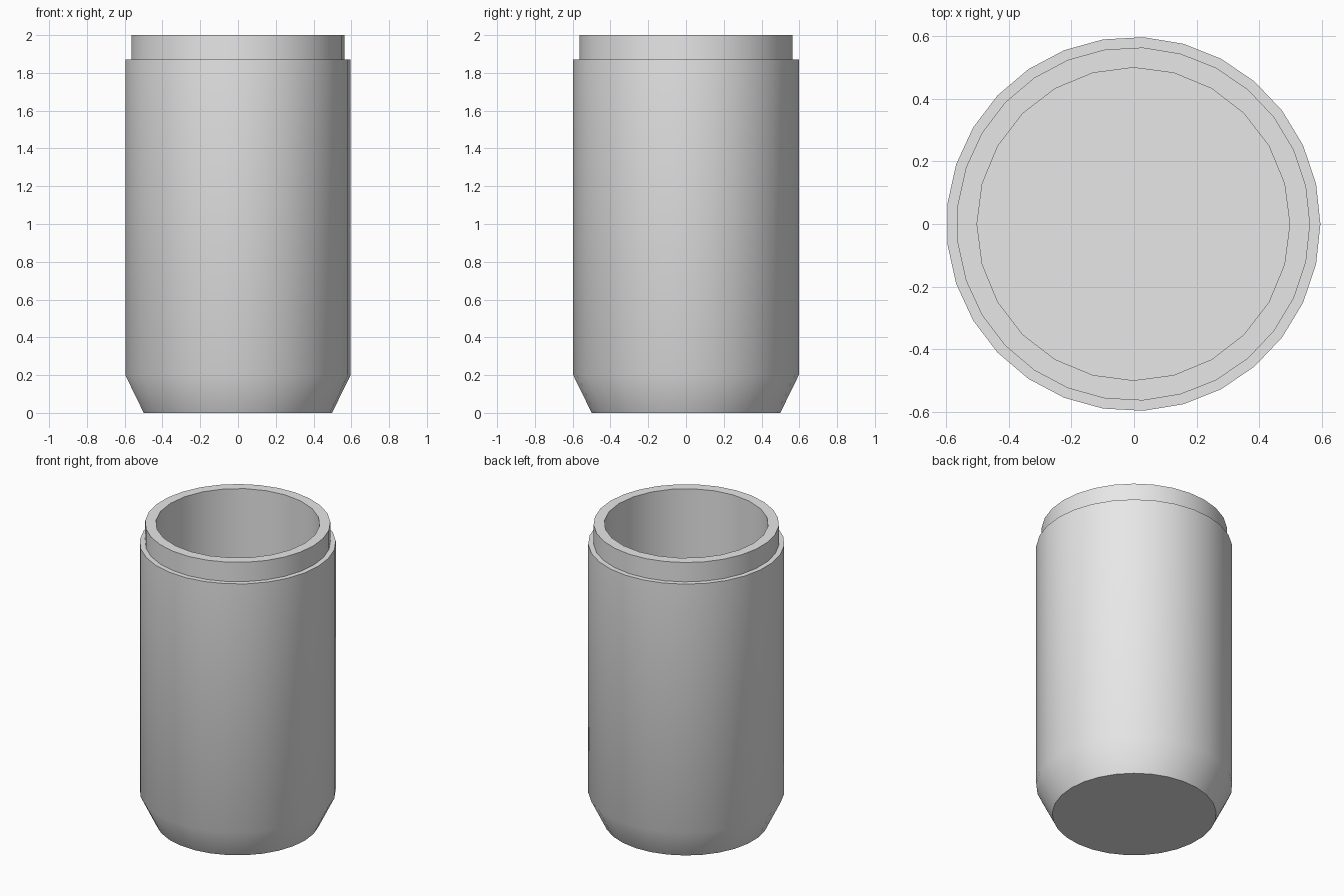
import bpy
import bmesh
from math import cos, sin, tau, radians

OUTER_SIDES = 29
BORE_SIDES = 24
CENTRE_X = -0.002

cube = bpy.data.objects.get("Cube")
if cube:
    bpy.data.objects.remove(cube, do_unlink=True)

grey = bpy.data.materials.new("plain grey")
grey.use_nodes = True
grey.diffuse_color = (0.8, 0.8, 0.8, 1)
grey.node_tree.nodes["Principled BSDF"].inputs["Base Color"].default_value = (0.8, 0.8, 0.8, 1)


def ring(bm, radius, z, sides):
    return [bm.verts.new((CENTRE_X + radius * cos(tau * i / sides),
                          radius * sin(tau * i / sides), z)) for i in range(sides)]


def lathe(bm, profile, sides):
    """Stack rings along a profile of (radius, height) and join them."""
    rings = [ring(bm, r, z, sides) for r, z in profile]
    for low, high in zip(rings, rings[1:]):
        for i in range(sides):
            j = (i + 1) % sides
            bm.faces.new((low[i], low[j], high[j], high[i]))
    return rings


bm = bmesh.new()

# Outer shell: flat base, tapered foot, straight wall, stepped neck
shell = lathe(bm, [(0.5, 0), (0.598, 0.2), (0.598, 1.87), (0.565, 1.87), (0.565, 2)], OUTER_SIDES)
bm.faces.new(shell[0][::-1])

# Inner bore with a flat floor
bore = lathe(bm, [(0.5, 0.1), (0.5, 2)], BORE_SIDES)
bm.faces.new(bore[0])

# Flat rim joining the neck to the bore
rim_edges = [bm.edges.get((loop[i - 1], loop[i]))
             for loop in (shell[-1], bore[-1]) for i in range(len(loop))]
bmesh.ops.triangle_fill(bm, edges=rim_edges, use_beauty=True, normal=(0, 0, 1))
bmesh.ops.recalc_face_normals(bm, faces=bm.faces[:])

mesh = bpy.data.meshes.new("container")
bm.to_mesh(mesh)
bm.free()
mesh.materials.append(grey)
container = bpy.data.objects.new("container", mesh)
bpy.context.collection.objects.link(container)

# Smooth walls, crisp rims
bpy.ops.object.select_all(action="DESELECT")
container.select_set(True)
bpy.context.view_layer.objects.active = container
bpy.ops.object.shade_smooth_by_angle(angle=radians(30))
